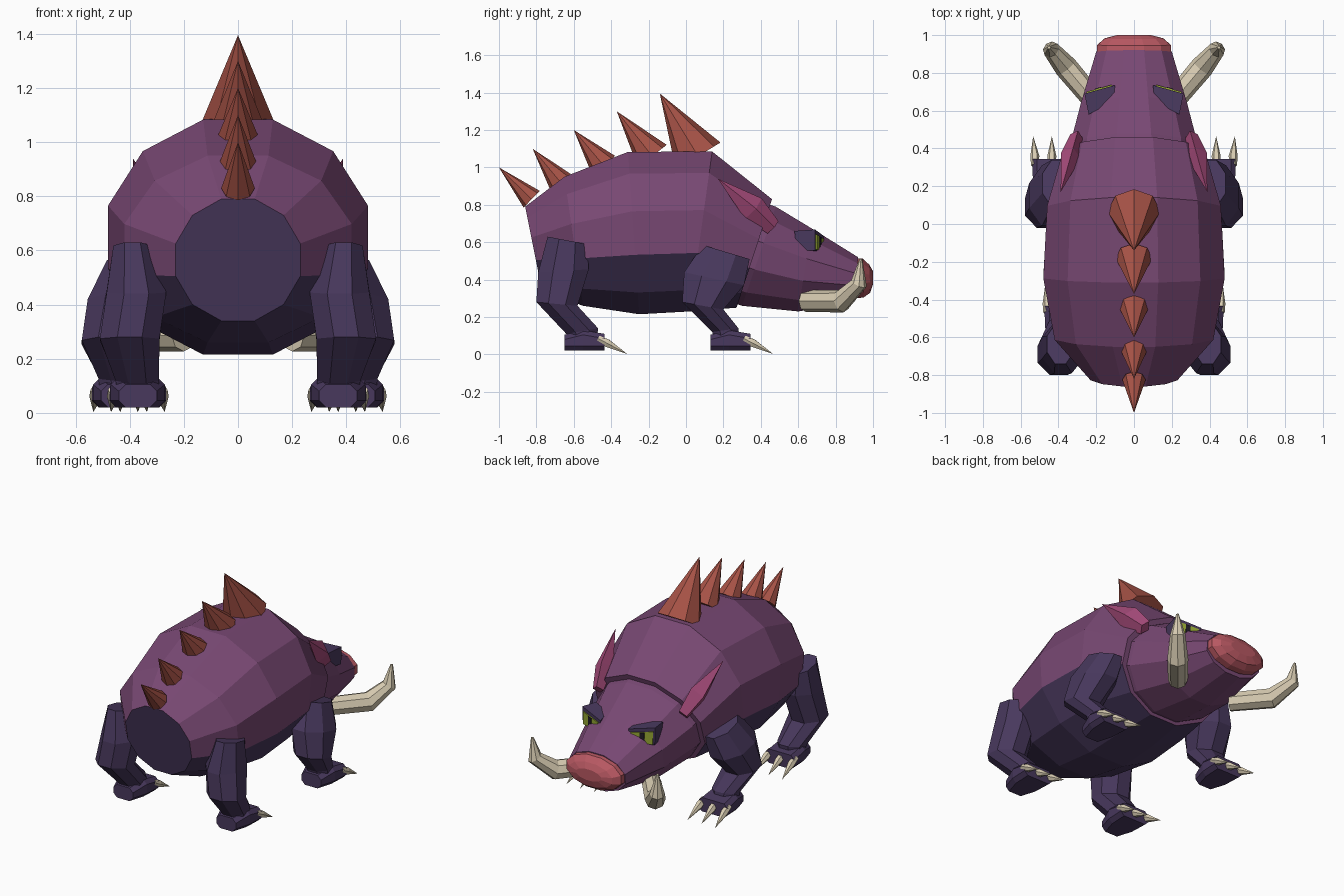
import bpy, bmesh, math
from mathutils import Vector

if "Cube" in bpy.data.objects:
    bpy.data.objects.remove(bpy.data.objects["Cube"])


def material(name, r, g, b):
    lin = [(c / 255 / 12.92) if c < 11 else ((c / 255 + 0.055) / 1.055) ** 2.4 for c in (r, g, b)]
    m = bpy.data.materials.new(name)
    m.diffuse_color = (*lin, 1)
    m.use_nodes = True
    m.node_tree.nodes["Principled BSDF"].inputs["Base Color"].default_value = m.diffuse_color
    return m


PURPLE = material("purple hide", 120, 72, 115)
NAVY = material("dark violet skin", 72, 56, 93)
RUST = material("rust spike", 166, 82, 70)
PINK = material("pink ear", 168, 76, 124)
ROSE = material("rose snout", 184, 88, 98)
BONE = material("bone", 216, 204, 178)
GREEN = material("green eye", 150, 168, 52)
BLACK = material("dark pupil", 32, 27, 38)


def loft(name, rings, mats, rule=None):
    """Skin a list of equal rings; rule(segment, side) gives the material slot."""
    bm = bmesh.new()
    vs = [[bm.verts.new(p) for p in ring] for ring in rings]
    n = len(rings[0])
    for i in range(len(vs) - 1):
        for k in range(n):
            f = bm.faces.new((vs[i][k], vs[i][(k + 1) % n], vs[i + 1][(k + 1) % n], vs[i + 1][k]))
            f.material_index = rule(i, k) if rule else 0
    for i, ring in ((-1, vs[0]), (len(vs), vs[-1])):
        f = bm.faces.new(ring)
        f.material_index = rule(i, 0) if rule else 0
    bmesh.ops.remove_doubles(bm, verts=bm.verts, dist=0.0002)
    bmesh.ops.recalc_face_normals(bm, faces=bm.faces)
    me = bpy.data.meshes.new(name)
    bm.to_mesh(me)
    bm.free()
    for m in mats:
        me.materials.append(m)
    ob = bpy.data.objects.new(name, me)
    bpy.context.collection.objects.link(ob)
    return ob


def hoop(top, bottom, hw, n=12):
    """Flat-topped ring across the body; top and bottom are (y, z)."""
    pts = []
    for k in range(n):
        t = 2 * math.pi * (k + 0.5) / n
        v = math.sin(t) / math.cos(math.pi / n)
        pts.append((hw * math.cos(t) / math.cos(math.pi / n),
                    (top[0] + bottom[0]) / 2 + v * (top[0] - bottom[0]) / 2,
                    (top[1] + bottom[1]) / 2 + v * (top[1] - bottom[1]) / 2))
    return pts


def tube(name, path, radii, mat, n=8, flat=1.0):
    """Tapered tube along a path; a radius of 0 makes a tip."""
    P = [Vector(p) for p in path]
    rings = []
    for i, p in enumerate(P):
        d = (P[min(i + 1, len(P) - 1)] - P[max(i - 1, 0)]).normalized()
        a = d.cross(Vector((0, 0, 1)))
        a.normalize()
        b = a.cross(d)
        rings.append([p + radii[i] * (flat * a * math.cos(2 * math.pi * k / n)
                                      + b * math.sin(2 * math.pi * k / n)) for k in range(n)])
    return loft(name, rings, [mat])


# Body: barrel with darker belly and rump
loft("body", [hoop((-.86, .79), (-.77, .34), .23),
              hoop((-.65, .95), (-.55, .26), .42),
              hoop((-.31, 1.083), (-.25, .215), .48),
              hoop((.14, 1.085), (.02, .23), .46),
              hoop((.46, .83), (.27, .25), .375)],
     [PURPLE, NAVY], lambda i, k: int(i == -1 or (0 <= i < 4 and 6 <= k <= 10)))

# Head and snout
loft("head", [hoop((.42, .81), (.24, .28), .345),
              hoop((.48, .79), (.30, .26), .34),
              hoop((.67, .675), (.60, .23), .28),
              hoop((.92, .52), (.90, .28), .20)], [PURPLE])
loft("snout", [hoop((.91, .515), (.91, .30), .195),
               hoop((.945, .512), (.95, .305), .195),
               hoop((.98, .48), (.985, .33), .155),
               hoop((1.0, .445), (1.0, .375), .09)], [ROSE])

# Back spikes: (base y, base z), (tip y, tip z), radius
for base, tip, r in (((.065, 1.06), (-.14, 1.395), .14), ((-.18, 1.06), (-.37, 1.30), .098),
                     ((-.44, 1.01), (-.60, 1.20), .08), ((-.67, .92), (-.82, 1.10), .07),
                     ((-.825, .83), (-1.0, 1.0), .062)):
    tube("back_spike", [(0, *base), (0, *tip)], [r, 0], RUST, 8)


def leg_ring(cx, rx, back, front, n=8):
    """Ring of a leg; back and front are (y, z)."""
    b, f = Vector((0, *back)), Vector((0, *front))
    return [(b + f) / 2 + (f - b) / 2 * math.sin(t) / math.cos(math.pi / n)
            + Vector((cx + rx * math.cos(t) / math.cos(math.pi / n), 0, 0))
            for t in [2 * math.pi * (k + .5) / n for k in range(n)]]


# Leg sections: centre x, half width, back point, front point
FRONT = [(.40, .085, (.09, .585), (.34, .51)), (.44, .115, (-.01, .44), (.31, .37)),
         (.472, .105, (-.02, .28), (.20, .24)), (.435, .08, (.14, .12), (.28, .14)),
         (.435, .075, (.16, .05), (.29, .05))]
HIND = [(.39, .07, (-.74, .63), (-.53, .59)), (.375, .11, (-.79, .44), (-.52, .455)),
        (.40, .11, (-.80, .28), (-.58, .26)), (.372, .08, (-.64, .11), (-.47, .14)),
        (.37, .075, (-.62, .05), (-.48, .05))]


def foot_ring(cx, y, hw, top):
    c = .025
    return [(cx - hw, y, .02 + c), (cx - hw + c, y, .02), (cx + hw - c, y, .02), (cx + hw, y, .02 + c),
            (cx + hw, y, top - c), (cx + hw - c, y, top), (cx - hw + c, y, top), (cx - hw, y, top - c)]


def hexa(name, front, back, mat):
    return loft(name, [front, back], [mat])


for s, side in ((1, "right"), (-1, "left")):
    # Legs, feet and claws
    for kind, secs, fx, fy in (("front", FRONT, .435, .13), ("hind", HIND, .37, -.65)):
        rings = [[(s * p.x, p.y, p.z) for p in leg_ring(*sec)] for sec in secs]
        loft(f"{kind}_leg_{side}", rings, [NAVY])
        loft(f"{kind}_foot_{side}", [foot_ring(s * fx, fy, .07, .105), foot_ring(s * fx, fy + .1, .10, .13),
                                     foot_ring(s * fx, fy + .215, .105, .11)], [NAVY])
        for dx in (-.09, 0, .09):
            x = s * (fx + dx)
            tube(f"{kind}_claw_{side}", [(x, fy + .18, .085), (x, fy + .23, .06), (x + s * dx * .1, fy + .335, .003)],
                 [.02, .024, 0], BONE, 6)

    # Tusks sweep outward, then up
    tube(f"tusk_{side}", [(s * .20, .64, .285), (s * .36, .83, .285), (s * .44, .925, .38), (s * .45, .935, .51)],
         [.058, .062, .045, .008], BONE, 8)

    # Ears
    tube(f"ear_{side}", [(s * .305, .465, .68), (s * .335, .36, .78), (s * .388, .17, .94)],
         [.045, .072, 0], PINK, 4, .75)

    # Eye sockets with brow
    def mir(pts):
        return [Vector((s * x, y, z)) for x, y, z in pts]
    face = mir([(.10, .735, .635), (.262, .69, .668), (.258, .69, .555), (.115, .73, .55)])
    hexa(f"eye_socket_{side}", face,
         mir([(.11, .65, .655), (.24, .58, .66), (.24, .59, .56), (.12, .65, .55)]), NAVY)

    # Eye and pupil plates lie on the socket face
    nrm = Vector((s * .27, .96, 0))

    def plate(name, u0, u1, v0, v1, off, mat):
        def at(u, v):
            return face[0].lerp(face[1], u).lerp(face[3].lerp(face[2], u), v)
        q = [at(u0, v0), at(u1, v0), at(u1, v1), at(u0, v1)]
        hexa(name, [p + nrm * off for p in q], [p + nrm * (off - .008) for p in q], mat)
    plate(f"eye_{side}", .08, .93, .22, .95, .007, GREEN)
    plate(f"pupil_{side}", .42, .60, .24, .93, .011, BLACK)
